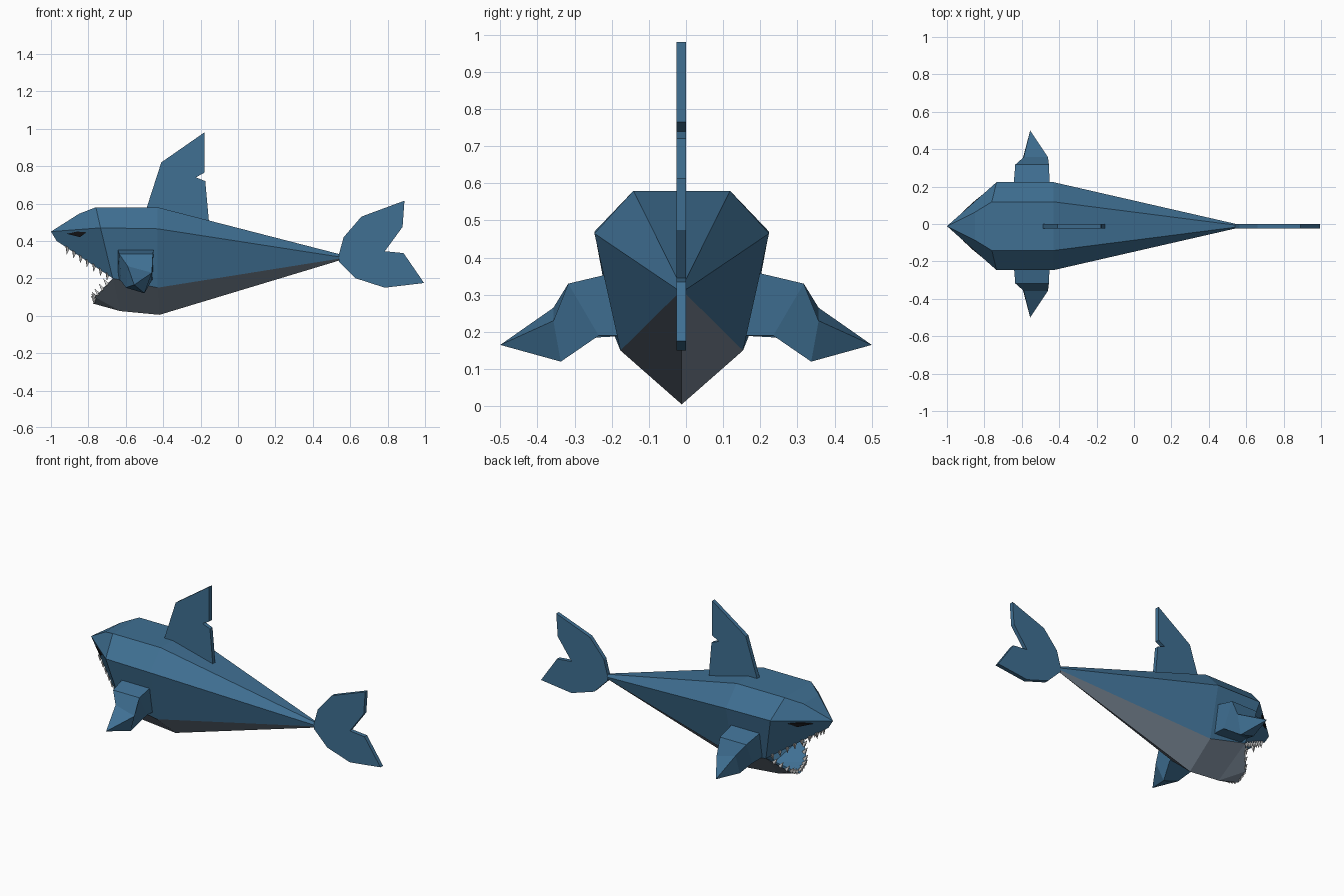
import bpy, bmesh
from mathutils import Vector

if "Cube" in bpy.data.objects:
    bpy.data.objects.remove(bpy.data.objects["Cube"])

YC = -0.0115  # body centre line


def mat(name, rgb):
    m = bpy.data.materials.new(name)
    m.diffuse_color = (*rgb, 1)
    m.use_nodes = True
    m.node_tree.nodes["Principled BSDF"].inputs["Base Color"].default_value = m.diffuse_color
    return m


BLUE = mat("blue_skin", (0.05, 0.16, 0.29))
BELLY = mat("grey_belly", (0.19, 0.24, 0.30))
TOOTH = mat("tooth_white", (0.6, 0.6, 0.58))
DARK = mat("eye_dark", (0.01, 0.01, 0.012))


def build(name, verts, faces, mats, y=0.0, mirror=False, grey=()):
    me = bpy.data.meshes.new(name)
    me.from_pydata(verts, [], faces)
    for m in mats:
        me.materials.append(m)
    for i in grey:
        me.polygons[i].material_index = 1
    bm = bmesh.new()
    bm.from_mesh(me)
    bmesh.ops.recalc_face_normals(bm, faces=bm.faces)
    bm.to_mesh(me)
    bm.free()
    ob = bpy.data.objects.new(name, me)
    ob.location.y = y
    bpy.context.collection.objects.link(ob)
    if mirror:
        md = ob.modifiers.new("Mirror", "MIRROR")
        md.use_axis = (False, True, False)
        md.merge_threshold = 0.0005
    return ob


def plate(name, profile, y0, y1):
    """Extrude an (x, z) outline between two y values."""
    n = len(profile)
    v = [(x, y, z) for y in (y0, y1) for x, z in profile]
    f = [tuple(range(n)), tuple(range(2 * n - 1, n - 1, -1))]
    f += [(i, (i + 1) % n, n + (i + 1) % n, n + i) for i in range(n)]
    return build(name, v, f, [BLUE])


# body half: named points, mirrored over the centre line
P = {
    "nose": (-1, 0, .45), "lip": (-.97, 0, .40),
    "c0": (-.85, 0, .545), "c1": (-.85, .075, .545),
    "tc1": (-.76, 0, .58), "t1": (-.76, .13, .58),
    "tc2": (-.43, 0, .58), "t2": (-.43, .13, .58),
    "tc3": (.54, 0, .33), "t3": (.54, .006, .33),
    "w1": (-.735, .235, .47), "w2": (-.43, .235, .465), "w3": (.54, .013, .315),
    "l1": (-.67, .185, .2), "l2": (-.43, .165, .15), "l3": (.54, .008, .305),
    "k1": (-.775, 0, .065), "k2": (-.63, 0, .025), "k3": (-.42, 0, .005),
    "k4": (.54, 0, .295), "jaw": (-.765, .08, .1),
    "roof": (-.8, 0, .36), "throat": (-.52, 0, .27), "floor": (-.6, 0, .09),
}
F = ["l1 jaw k2", "jaw k1 k2", "l1 k2 k3 l2", "l2 k3 k4 l3",           # belly
     "nose c1 c0", "c0 c1 t1 tc1", "tc1 t1 t2 tc2", "tc2 t2 t3 tc3",   # back
     "nose w1 t1 c1", "t1 w1 w2 t2", "t2 w2 w3 t3",
     "nose lip l1 w1", "w1 l1 l2 w2", "w2 l2 l3 w3",                   # flanks
     "tc3 t3 w3 l3 k4",
     "lip roof l1", "roof throat l1", "l1 throat floor",               # mouth
     "l1 floor jaw", "jaw floor k1"]
keys = list(P)
build("body", list(P.values()), [[keys.index(k) for k in f.split()] for f in F],
      [BLUE, BELLY], YC, True, range(4))

# dorsal and tail fins
plate("dorsal_fin", [(-.49, .572), (-.41, .82), (-.18, .98), (-.18, .765), (-.225, .74),
                     (-.175, .72), (-.155, .5), (-.42, .56)], -.025, 0)
plate("tail_fin", [(.54, .29), (.54, .33), (.565, .42), (.66, .53), (.89, .615), (.88, .475),
                   (.785, .345), (.885, .335), (.995, .175), (.785, .15), (.63, .2)], -.025, 0)

# pectoral fins: lofted four-sided rings ending in a tip
rings = [[(-.645, .19, .36), (-.45, .19, .36), (-.455, .15, .19), (-.645, .15, .2)],
         [(-.635, .317, .33), (-.455, .317, .33), (-.46, .235, .19), (-.625, .24, .185)],
         [(-.59, .357, .265), (-.46, .357, .23), (-.50, .337, .12), (-.60, .33, .15)]]
v = [p for r in rings for p in r] + [(-.555, .5, .165)]
f = [(0, 1, 2, 3)]
for r in range(2):
    for i in range(4):
        a, b = r * 4 + i, r * 4 + (i + 1) % 4
        f.append((a, b, b + 4, a + 4))
f += [(8 + i, 8 + (i + 1) % 4, 12) for i in range(4)]
build("pectoral_fins", v, f, [BLUE], 0, True)


# eyes: thin slanted wedges set on the flat side of the head
def head_y(x, z):
    return .845 * (x + 1) + .37 * (z - .445)


eye = [(-.915, .438), (-.86, .45), (-.81, .446), (-.845, .42)]
ev = [(x, head_y(x, z) + d, z) for d in (-.02, .008) for x, z in eye]
ef = [(0, 1, 2, 3), (4, 5, 6, 7)] + [(i, (i + 1) % 4, 4 + (i + 1) % 4, 4 + i) for i in range(4)]
build("eyes", ev, ef, [DARK], YC, True)


# teeth: small pyramids along both jaw edges
def teeth(name, path, n, direction, length, width):
    d = Vector(direction).normalized()
    pts = [Vector(p) for p in path]
    vs, fs = [], []
    for a, b in zip(pts, pts[1:]):
        along = (b - a).normalized()
        side = along.cross(d).normalized()
        for i in range(n):
            c = a.lerp(b, (i + .5) / n) - d * .008
            k = len(vs)
            vs += [c + along * width, c + side * width, c - along * width, c - side * width,
                   c + d * length]
            fs += [(k, k + 1, k + 2, k + 3)]
            fs += [(k + j, k + (j + 1) % 4, k + 4) for j in range(4)]
    build(name, vs, fs, [TOOTH], YC, True)


teeth("upper_teeth", [(-.93, .022, .373), (-.68, .172, .21)], 7, (-.1, 0, -1), .042, .016)
teeth("lower_teeth", [(-.69, .16, .185), (-.76, .075, .105), (-.768, .01, .075)], 3,
      (-.5, 0, .7), .042, .014)
